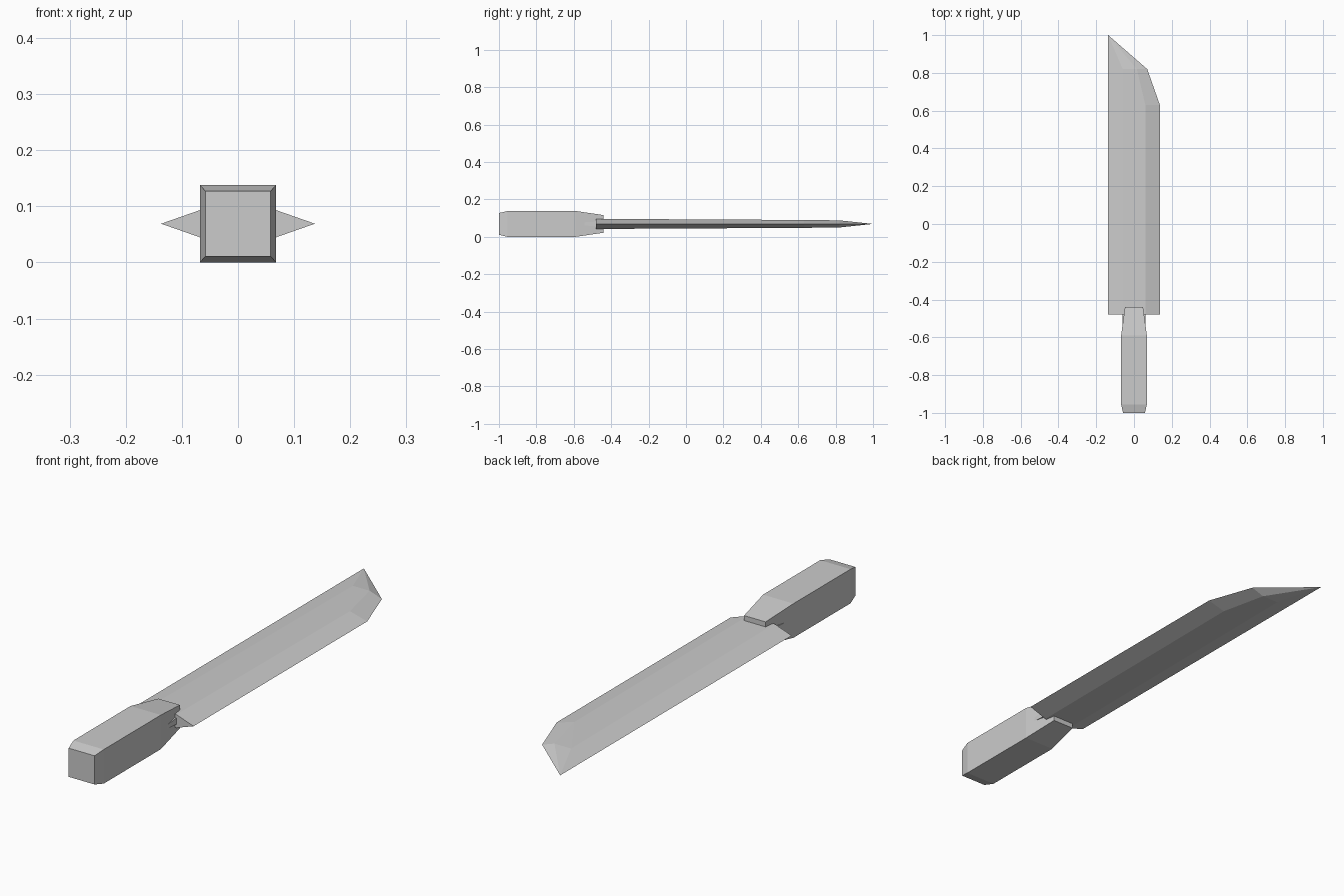
import bpy

if "Cube" in bpy.data.objects:
    bpy.data.objects.remove(bpy.data.objects["Cube"])

MID = 0.069  # height of the blade's centre plane

steel = bpy.data.materials.new("light_grey")
steel.diffuse_color = (0.6, 0.6, 0.6, 1)
steel.use_nodes = True
steel.node_tree.nodes["Principled BSDF"].inputs["Base Color"].default_value = steel.diffuse_color


def make(name, verts, faces):
    mesh = bpy.data.meshes.new(name)
    mesh.from_pydata(verts, [], faces)
    mesh.materials.append(steel)
    mesh.validate()
    obj = bpy.data.objects.new(name, mesh)
    bpy.context.collection.objects.link(obj)
    return obj


def loft(name, sections):
    """Join rectangular sections (y, half width, half height) along y."""
    verts, faces = [], []
    for y, w, h in sections:
        verts += [(-w, y, MID - h), (w, y, MID - h),
                  (w, y, MID + h), (-w, y, MID + h)]
    for s in range(len(sections) - 1):
        for i in range(4):
            a, b = s * 4 + i, s * 4 + (i + 1) % 4
            faces.append((a, b, b + 4, a + 4))
    n = len(verts)
    faces += [(3, 2, 1, 0), (n - 4, n - 3, n - 2, n - 1)]
    return make(name, verts, faces)


# Handle: bevelled butt, straight grip, tapered neck
loft("handle", [(-1.0, 0.058, 0.058), (-0.955, 0.068, 0.069),
                (-0.59, 0.068, 0.069), (-0.44, 0.048, 0.047)])

# Tang: thin tongue joining the blade to the handle
loft("tang", [(-0.55, 0.062, 0.008), (-0.47, 0.06, 0.013)])

# Blade: sharp outline on the centre plane, raised ridges above and below
outline = [(-0.137, -0.48), (0.137, -0.48), (0.137, 0.63),
           (0.07, 0.82), (-0.137, 1.0)]
ridge = [(-0.06, -0.48, 0.027), (0.06, -0.48, 0.027), (0.06, 0.63, 0.021),
         (0.015, 0.82, 0.019), (-0.06, 0.82, 0.019)]
verts = [(x, y, MID) for x, y in outline]
verts += [(x, y, MID + h) for x, y, h in ridge]
verts += [(x, y, MID - h) for x, y, h in ridge]
upper = [(0, 1, 6, 5), (1, 2, 7, 6), (2, 3, 8, 7), (3, 4, 8),
         (4, 9, 8), (4, 0, 5, 9), (5, 6, 7), (5, 7, 9), (7, 8, 9)]
lower = [tuple(i + 5 if i > 4 else i for i in reversed(f)) for f in upper]
make("blade", verts, upper + lower)
